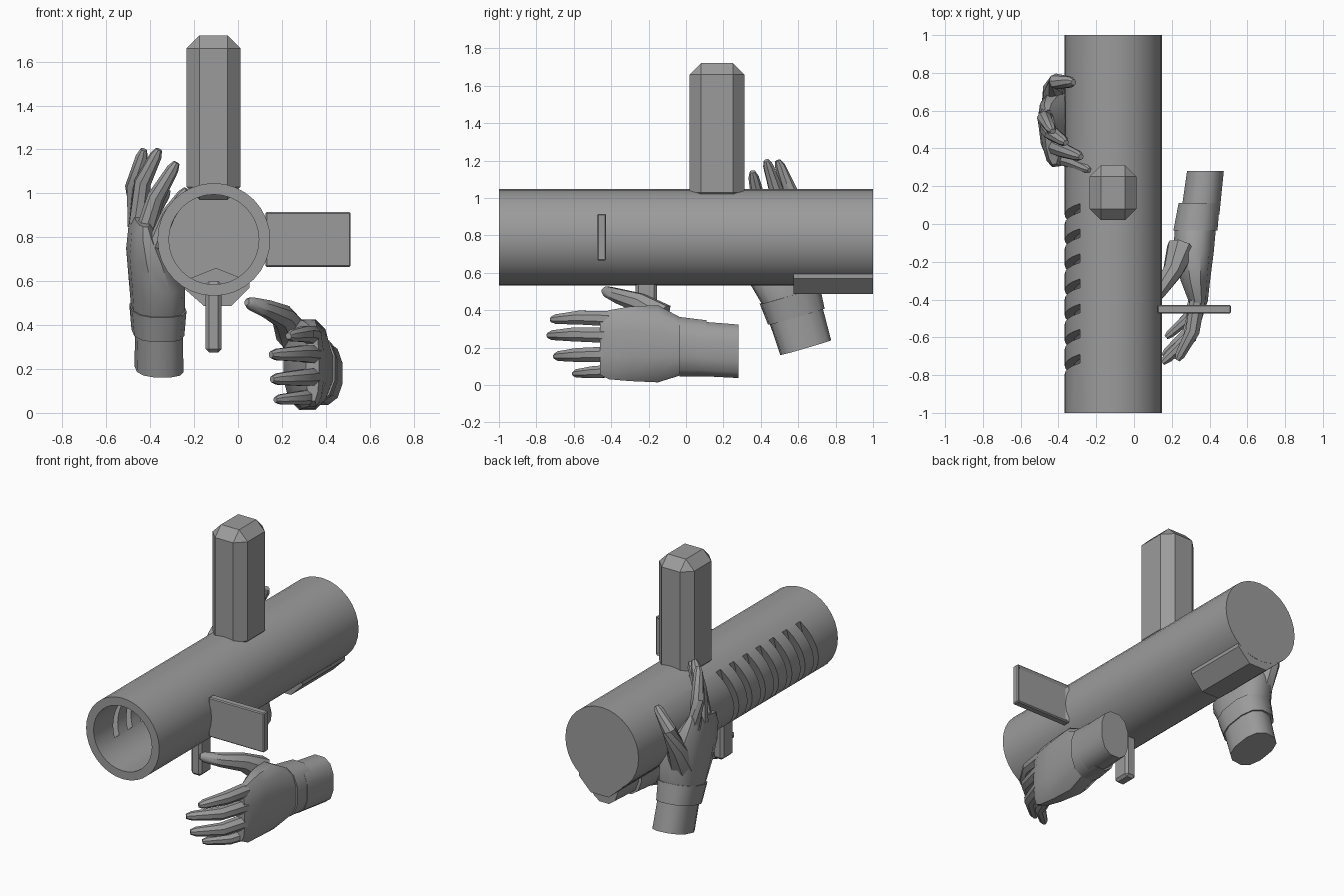
import bpy, bmesh, math
from mathutils import Vector, Matrix

if "Cube" in bpy.data.objects:
    bpy.data.objects.remove(bpy.data.objects["Cube"])

grey = bpy.data.materials.new("mid_grey")
grey.diffuse_color = (0.33, 0.33, 0.33, 1)
grey.use_nodes = True
grey.node_tree.nodes["Principled BSDF"].inputs["Base Color"].default_value = grey.diffuse_color


def finish(name, bm, smooth=None):
    bmesh.ops.recalc_face_normals(bm, faces=bm.faces)
    me = bpy.data.meshes.new(name)
    bm.to_mesh(me)
    bm.free()
    ob = bpy.data.objects.new(name, me)
    bpy.context.collection.objects.link(ob)
    me.materials.append(grey)
    if smooth:
        bpy.ops.object.select_all(action='DESELECT')
        ob.select_set(True)
        bpy.context.view_layer.objects.active = ob
        bpy.ops.object.shade_smooth_by_angle(angle=math.radians(smooth))
    return ob


def add_box(bm, lo, hi, bevel=0.0):
    lo, hi = Vector(lo), Vector(hi)
    mat = Matrix.Translation((lo + hi) / 2) @ Matrix.Diagonal((*(hi - lo), 1))
    vs = bmesh.ops.create_cube(bm, size=1, matrix=mat)['verts']
    if bevel:
        edges = list({e for v in vs for e in v.link_edges})
        bmesh.ops.bevel(bm, geom=edges, offset=bevel, segments=1, affect='EDGES')
    return vs


def box(name, lo, hi, bevel=0.0):
    bm = bmesh.new()
    add_box(bm, lo, hi, bevel)
    return finish(name, bm)


def add_loft(bm, rings):
    """Skin a list of point rings and cap both ends."""
    vr = [[bm.verts.new(p) for p in r] for r in rings]
    n = len(vr[0])
    for a, b in zip(vr, vr[1:]):
        for i in range(n):
            j = (i + 1) % n
            bm.faces.new((a[i], a[j], b[j], b[i]))
    bm.faces.new(vr[0])
    bm.faces.new(vr[-1])


# Barrel: lathed tube along y, open at the front, closed at the back
CX, CZ, N = -0.11, 0.79, 32
bm = bmesh.new()
profile = [(0.205, 0.98), (0.205, -1), (0.257, -1), (0.257, 1)]
add_loft(bm, [[(CX + r * math.cos(2 * math.pi * i / N), y,
                CZ + r * math.sin(2 * math.pi * i / N)) for i in range(N)]
              for r, y in profile])
barrel = finish("barrel", bm)

# Slanted vent slots cut into the left wall
bm = bmesh.new()
for k in range(7):
    vs = add_box(bm, (-0.5, -0.022, -0.3), (-0.285, 0.022, 0.3))
    bmesh.ops.transform(bm, verts=vs, matrix=Matrix.Translation((0, 0.025 - 0.133 * k, CZ))
                        @ Matrix.Rotation(-0.31, 4, 'X'))
cutter = finish("vent_cutter", bm)
cutter.hide_render = True
mod = barrel.modifiers.new("vents", 'BOOLEAN')
mod.object = cutter
mod.operation = 'DIFFERENCE'
mod.solver = 'EXACT'
bpy.ops.object.select_all(action='DESELECT')
barrel.select_set(True)
bpy.context.view_layer.objects.active = barrel
bpy.ops.object.modifier_apply(modifier=mod.name)
bpy.ops.object.shade_smooth_by_angle(angle=math.radians(30))
bpy.data.objects.remove(cutter)

# Top magazine, front grip and rear underside block
box("top_magazine", (-0.235, 0.02, 0.97), (0.012, 0.312, 1.72), 0.06)
box("front_grip", (-0.147, -0.27, 0.275), (-0.075, -0.155, 0.6), 0.015)

bm = bmesh.new()
outline = [(-0.25, 0.60), (-0.25, 0.57), (-0.155, 0.487), (-0.03, 0.487),
           (0.052, 0.57), (0.052, 0.60), (-0.1, 0.66)]
add_loft(bm, [[(x, y, z) for x, z in outline] for y in (0.575, 0.999)])
finish("rear_block", bm)

# Side screen: thin bevelled plate with a recessed panel on its rear face
bm = bmesh.new()
add_box(bm, (0.125, -0.475, 0.665), (0.513, -0.428, 0.915), 0.006)
bm.normal_update()
back = max(bm.faces, key=lambda f: f.normal.y * f.calc_area())
bmesh.ops.inset_region(bm, faces=[back], thickness=0.022, depth=0)
bmesh.ops.translate(bm, verts=back.verts, vec=(0, -0.01, 0))
finish("side_screen", bm)


# Hands: lofted wrist, cuff and palm, with tapered tubes for digits
def sections(rows, w_dir, t_dir, n=12):
    w_dir, t_dir = Vector(w_dir).normalized(), Vector(t_dir).normalized()
    rings = []
    for x, y, z, w, t in rows:
        ring = []
        for i in range(n):
            c, s = (math.cos(2 * math.pi * (i + .5) / n), math.sin(2 * math.pi * (i + .5) / n))
            c, s = (math.copysign(abs(v) ** 0.8, v) for v in (c, s))
            ring.append(Vector((x, y, z)) + w_dir * w * c + t_dir * t * s)
        rings.append(ring)
    return rings


def digit(name, pts, radii, n=8):
    pts = [Vector(p) for p in pts]
    # shorten the tip with an extra small ring for a rounded end
    pts.insert(-1, pts[-1].lerp(pts[-2], 0.18))
    radii = radii[:-1] + [radii[-1], radii[-1] * 0.55]
    rings = []
    for i, p in enumerate(pts):
        tan = pts[min(i + 1, len(pts) - 1)] - pts[max(i - 1, 0)]
        q = tan.to_track_quat('Z', 'Y')
        rings.append([p + q @ Vector((radii[i] * math.cos(2 * math.pi * (k + .5) / n),
                                      radii[i] * math.sin(2 * math.pi * (k + .5) / n), 0))
                      for k in range(n)])
    bm = bmesh.new()
    add_loft(bm, rings)
    finish(name, bm, 40)


def hand(side, w_dir, t_dir, parts, fingers, thumb):
    for part, rows in parts.items():
        bm = bmesh.new()
        add_loft(bm, sections(rows, w_dir, t_dir))
        finish(side + "_" + part, bm, 40)
    for fname, pts in fingers.items():
        k = 0.85 if fname == "little" else 1
        digit(f"{side}_{fname}_finger", pts, [0.044 * k, 0.04 * k, 0.028 * k])
    digit(side + "_thumb", thumb, [0.08, 0.055, 0.042, 0.03])


hand("right_hand", (0, 0, 1), (1, 0, 0),
     {"wrist": [(0.378, 0.28, 0.18, 0.147, 0.1), (0.35, 0.05, 0.195, 0.15, 0.105)],
      "cuff": [(0.345, 0.11, 0.195, 0.155, 0.112), (0.325, -0.035, 0.205, 0.163, 0.12)],
      "palm": [(0.325, -0.02, 0.205, 0.155, 0.112), (0.315, -0.15, 0.22, 0.212, 0.11),
               (0.325, -0.3, 0.22, 0.205, 0.08), (0.34, -0.41, 0.215, 0.19, 0.052),
               (0.34, -0.46, 0.215, 0.165, 0.03)]},
     {"index": [(0.335, -0.41, 0.355), (0.31, -0.57, 0.36), (0.23, -0.72, 0.35)],
      "middle": [(0.345, -0.41, 0.265), (0.295, -0.6, 0.27), (0.15, -0.735, 0.265)],
      "ring": [(0.345, -0.41, 0.165), (0.29, -0.58, 0.16), (0.155, -0.7, 0.153)],
      "little": [(0.335, -0.38, 0.075), (0.285, -0.5, 0.068), (0.17, -0.6, 0.06)]},
     [(0.25, -0.13, 0.36), (0.205, -0.25, 0.44), (0.13, -0.36, 0.475), (0.04, -0.44, 0.505)])

hand("left_hand", (-0.12, 0.95, 0.28), (0.97, 0.12, 0),
     {"wrist": [(-0.36, 0.64, 0.2, 0.142, 0.11), (-0.36, 0.58, 0.4, 0.15, 0.105)],
      "cuff": [(-0.365, 0.59, 0.365, 0.158, 0.118), (-0.365, 0.555, 0.48, 0.168, 0.128)],
      "palm": [(-0.365, 0.56, 0.47, 0.158, 0.12), (-0.37, 0.53, 0.6, 0.2, 0.125),
               (-0.405, 0.5, 0.73, 0.2, 0.1), (-0.435, 0.47, 0.84, 0.18, 0.058),
               (-0.44, 0.46, 0.89, 0.155, 0.032)]},
     {"index": [(-0.46, 0.58, 0.85), (-0.475, 0.56, 1.03), (-0.43, 0.49, 1.2)],
      "middle": [(-0.455, 0.5, 0.86), (-0.435, 0.48, 1.05), (-0.36, 0.43, 1.2)],
      "ring": [(-0.425, 0.41, 0.82), (-0.375, 0.39, 0.98), (-0.28, 0.355, 1.14)],
      "little": [(-0.38, 0.345, 0.76), (-0.32, 0.325, 0.9), (-0.235, 0.285, 1.02)]},
     [(-0.41, 0.63, 0.62), (-0.43, 0.71, 0.76), (-0.41, 0.755, 0.89), (-0.32, 0.75, 1.02)])
